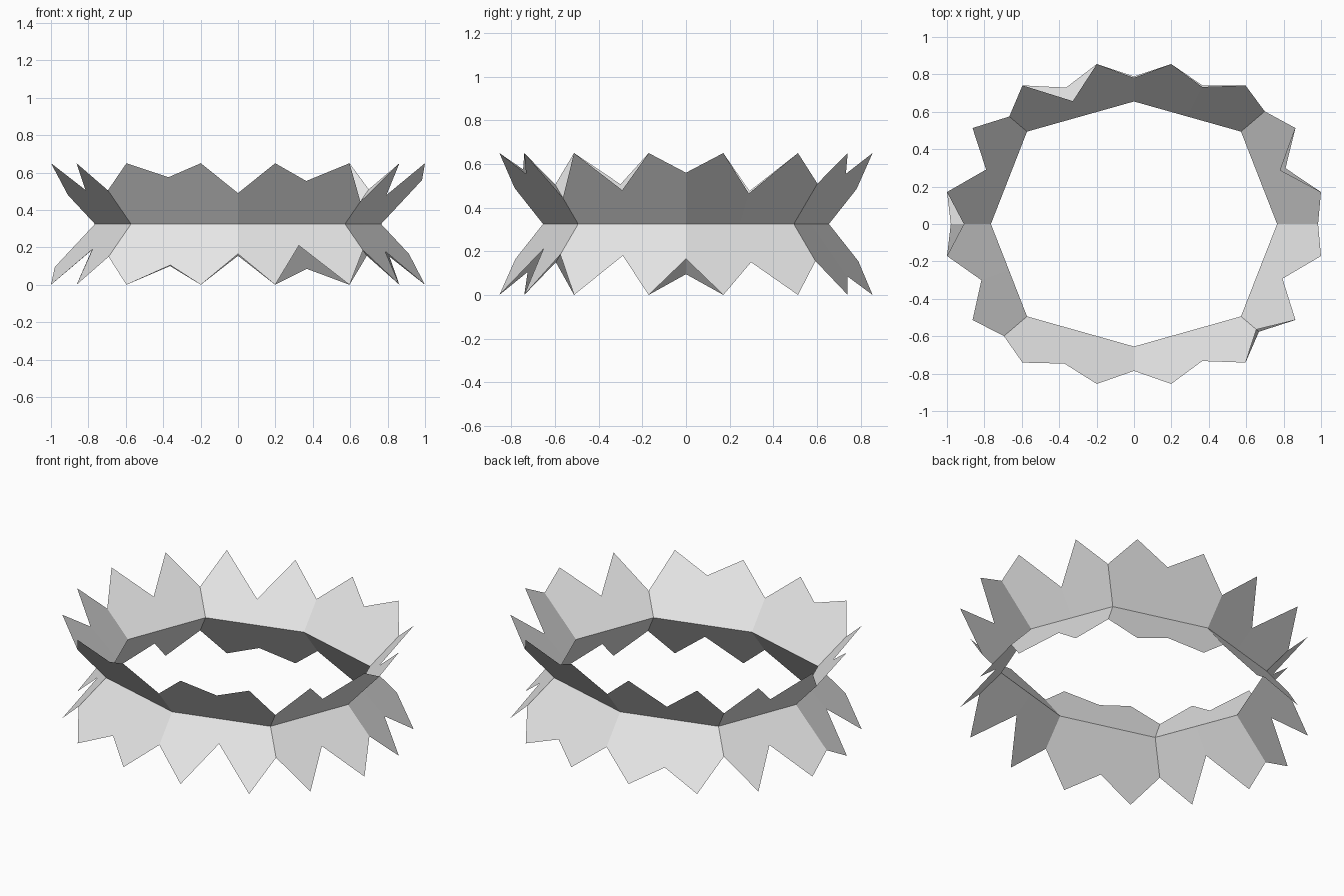
import bpy
import bmesh
from mathutils import Vector

cube = bpy.data.objects.get("Cube")
if cube:
    bpy.data.objects.remove(cube, do_unlink=True)

# One plain grey material
grey = bpy.data.materials.new("light_grey")
grey.use_nodes = True
colour = (0.8, 0.8, 0.8, 1.0)
grey.diffuse_color = colour
grey.node_tree.nodes["Principled BSDF"].inputs["Base Color"].default_value = colour

WAIST_Z = 0.325


def octagon(front, diagonal_x, diagonal_y, side):
    """Eight corners, counterclockwise from the front."""
    dx, dy = diagonal_x, diagonal_y
    return [Vector(p) for p in ((0, -front), (dx, -dy), (side, 0), (dx, dy),
                                (0, front), (-dx, dy), (-side, 0), (-dx, -dy))]


waist = octagon(0.655, 0.572, 0.494, 0.765)
flare = octagon(0.912, 0.795, 0.684, 1.068)


def crown_band(name, tip_z, corner_z, middle_z):
    """Flared sheet with two points per side; notch heights at corners and middles."""
    bm = bmesh.new()

    def on_slope(inner, outer, z):
        t = (z - WAIST_Z) / (tip_z - WAIST_Z)
        return bm.verts.new((*inner.lerp(outer, t), z))

    base = [on_slope(w, f, WAIST_Z) for w, f in zip(waist, flare)]
    notch = [on_slope(w, f, z) for w, f, z in zip(waist, flare, corner_z)]
    for i in range(8):
        j = (i + 1) % 8
        inner, outer = waist[i].lerp(waist[j], 0.5), flare[i].lerp(flare[j], 0.5)
        base_mid = on_slope(inner, outer, WAIST_Z)
        notch_mid = on_slope(inner, outer, middle_z[i])
        for k, far in ((i, 0.25), (j, 0.75)):
            tip = bm.verts.new((*flare[i].lerp(flare[j], far), tip_z))
            loop = [base[k], base_mid, notch_mid, tip, notch[k]]
            # Keep every face turned outward
            if (k == i) != (tip_z > WAIST_Z):
                loop.reverse()
            bm.faces.new(loop)

    mesh = bpy.data.meshes.new(name)
    bm.to_mesh(mesh)
    bm.free()
    mesh.materials.append(grey)
    band = bpy.data.objects.new(name, mesh)
    bpy.context.collection.objects.link(band)


# Upper and lower jagged bands meeting at the narrow waist
crown_band("upper_band", 0.65,
           [0.49, 0.445, 0.56, 0.51, 0.485, 0.463, 0.48, 0.505],
           [0.555, 0.48, 0.465, 0.555, 0.445, 0.476, 0.507, 0.575])
crown_band("lower_band", 0.0,
           [0.165, 0.185, 0.165, 0.155, 0.155, 0.19, 0.095, 0.15],
           [0.21, 0.18, 0.15, 0.085, 0.10, 0.185, 0.19, 0.105])
